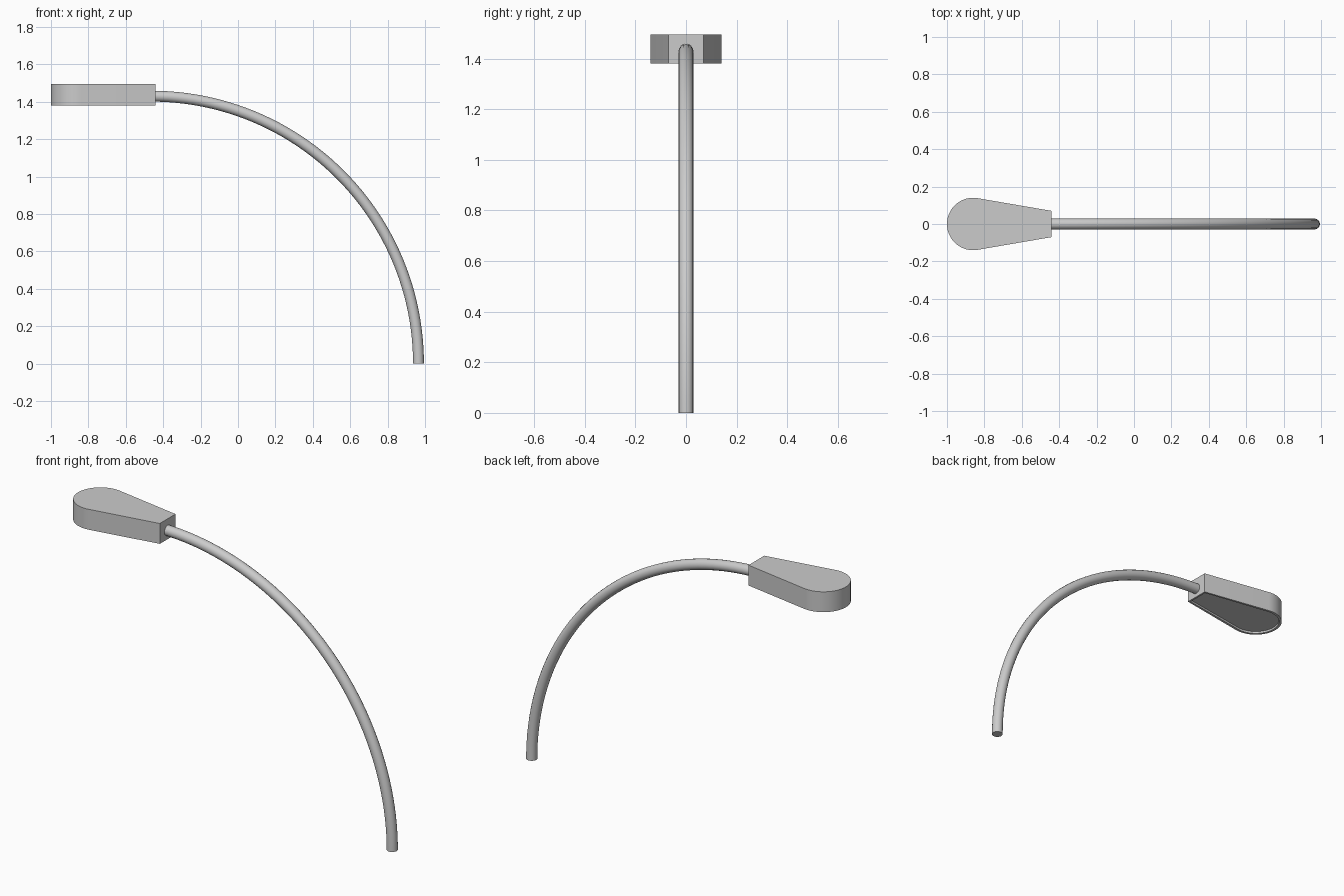
import bpy, bmesh, math

if "Cube" in bpy.data.objects:
    bpy.data.objects.remove(bpy.data.objects["Cube"])

# Curved arm: quarter-circle tube with capped ends
R, CX = 1.43, -0.465
curve = bpy.data.curves.new("arm_path", 'CURVE')
curve.dimensions = '3D'
curve.bevel_depth = 0.029
curve.bevel_resolution = 6
curve.use_fill_caps = True
steps = 48
spline = curve.splines.new('POLY')
spline.points.add(steps)
for i, p in enumerate(spline.points):
    a = math.pi / 2 * i / steps
    p.co = (CX + R * math.cos(a), 0, R * math.sin(a), 1)
arm = bpy.data.objects.new("curved_arm", curve)
bpy.context.collection.objects.link(arm)
bpy.context.view_layer.objects.active = arm
arm.select_set(True)
bpy.ops.object.convert(target='MESH')
arm = bpy.context.object
bpy.ops.object.shade_smooth_by_angle(angle=math.radians(40))
arm.select_set(False)

# Lamp head: teardrop outline extruded upward, with a recessed underside
outline = [(-0.44, -0.07), (-0.44, 0.07)]
for i in range(33):
    a = math.radians(80.6 + 198.8 * i / 32)
    outline.append((-0.86 + 0.14 * math.cos(a), 0.14 * math.sin(a)))
bm = bmesh.new()
bottom = bm.faces.new([bm.verts.new((x, y, 1.38)) for x, y in outline])
top = bmesh.ops.extrude_face_region(bm, geom=[bottom], use_keep_orig=True)
for v in top["geom"]:
    if isinstance(v, bmesh.types.BMVert):
        v.co.z = 1.495
bmesh.ops.recalc_face_normals(bm, faces=bm.faces[:])
bottom = min(bm.faces, key=lambda f: f.calc_center_median().z)
bmesh.ops.inset_region(bm, faces=[bottom], thickness=0.014)
bmesh.ops.inset_region(bm, faces=[bottom], thickness=0.002, depth=-0.01)
mesh = bpy.data.meshes.new("lamp_head")
bm.to_mesh(mesh)
bm.free()
head = bpy.data.objects.new("lamp_head", mesh)
bpy.context.collection.objects.link(head)
bpy.context.view_layer.objects.active = head
head.select_set(True)
bpy.ops.object.shade_smooth_by_angle(angle=math.radians(30))
